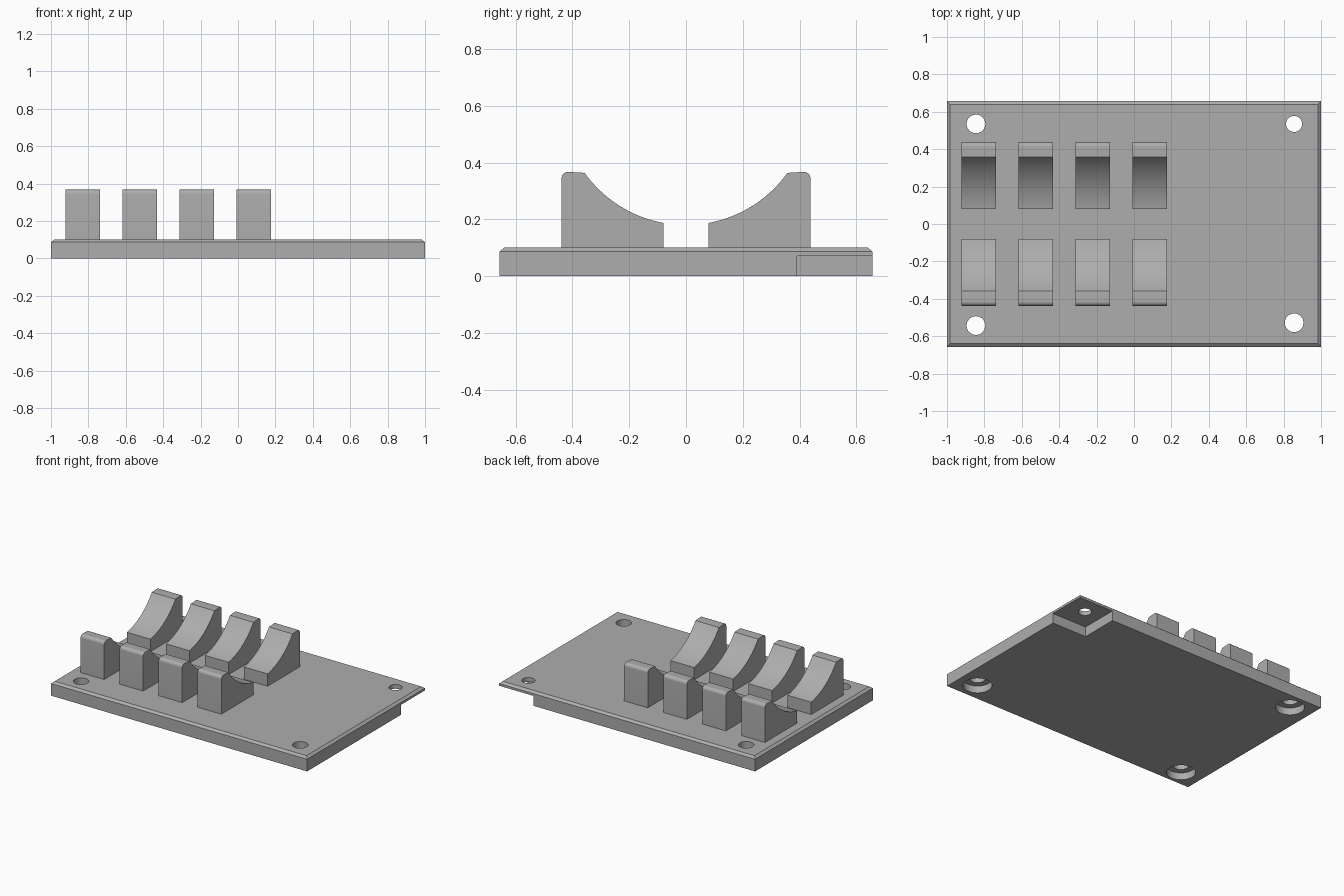
import bpy
import bmesh
import math

if "Cube" in bpy.data.objects:
    bpy.data.objects.remove(bpy.data.objects["Cube"], do_unlink=True)

HALF_X, HALF_Y, TOP = 1.0, 0.657, 0.10

grey = bpy.data.materials.new("plain grey")
grey.use_nodes = True
colour = (0.42, 0.42, 0.42, 1)
grey.diffuse_color = colour
grey.node_tree.nodes["Principled BSDF"].inputs["Base Color"].default_value = colour


def finish(bm, name):
    bmesh.ops.recalc_face_normals(bm, faces=bm.faces[:])
    mesh = bpy.data.meshes.new(name)
    bm.to_mesh(mesh)
    bm.free()
    mesh.materials.append(grey)
    obj = bpy.data.objects.new(name, mesh)
    bpy.context.collection.objects.link(obj)
    return obj


def select(obj):
    bpy.ops.object.select_all(action='DESELECT')
    obj.select_set(True)
    bpy.context.view_layer.objects.active = obj


def smooth(obj):
    select(obj)
    bpy.ops.object.shade_smooth_by_angle(angle=math.radians(30))


def loft(loops, name):
    """Solid skinned through equal-length loops of points, capped at both ends."""
    bm = bmesh.new()
    rings = [[bm.verts.new(p) for p in loop] for loop in loops]
    for a, b in zip(rings, rings[1:]):
        for i in range(len(a)):
            j = (i + 1) % len(a)
            bm.faces.new((a[i], a[j], b[j], b[i]))
    bm.faces.new(rings[0])
    bm.faces.new(rings[-1])
    return finish(bm, name)


def rectangle(x0, x1, y0, y1, z):
    return [(x0, y0, z), (x1, y0, z), (x1, y1, z), (x0, y1, z)]


def circle(x, y, r, z, n=48):
    angles = [math.tau * i / n for i in range(n)]
    return [(x + r * math.cos(a), y + r * math.sin(a), z) for a in angles]


def cut(obj, cutter):
    mod = obj.modifiers.new("cut", 'BOOLEAN')
    mod.operation = 'DIFFERENCE'
    mod.solver = 'EXACT'
    mod.object = cutter
    cutter.hide_render = True
    select(obj)
    bpy.ops.object.modifier_apply(modifier=mod.name)
    bpy.data.objects.remove(cutter, do_unlink=True)


# Base plate with a chamfered top rim
base = loft([rectangle(-HALF_X + d, HALF_X - d, -HALF_Y + d, HALF_Y - d, z)
             for d, z in ((0, 0), (0, 0.086), (0.017, TOP))], "base_plate")

# Relief under the back left corner
cut(base, loft([rectangle(0.73, 1.2, 0.39, 0.9, z) for z in (-0.1, 0.07)], "corner_cutter"))

# Screw holes, three of them counterbored from below
for x, y, r, bored in ((-0.845, 0.535, 0.05, True), (-0.845, -0.543, 0.05, True),
                       (0.856, -0.528, 0.05, True), (0.856, 0.535, 0.043, False)):
    cut(base, loft([circle(x, y, r, z) for z in (-0.1, 0.2)], "hole_cutter"))
    if bored:
        cut(base, loft([circle(x, y, 0.093, z) for z in (-0.1, 0.05)], "bore_cutter"))
smooth(base)

# Cradle side profile: rounded outer shoulder, flat top, concave inner arc
INNER, LIP, OUTER, HEIGHT, ROUND = 0.079, 0.357, 0.438, 0.367, 0.023
ARC_Z, ARC_R = 0.619, 0.439
profile = [(INNER, TOP), (OUTER, TOP)]
for i in range(9):
    a = math.pi / 2 * i / 8
    profile.append((OUTER - ROUND + ROUND * math.cos(a), HEIGHT - ROUND + ROUND * math.sin(a)))
start, end = math.asin(LIP / ARC_R), math.asin(INNER / ARC_R)
for i in range(21):
    a = start + (end - start) * i / 20
    profile.append((ARC_R * math.sin(a), ARC_Z - ARC_R * math.cos(a)))

# Four pairs of facing cradles
for n in range(4):
    x = -0.923 + 0.305 * n
    for side, label in ((-1, "front"), (1, "back")):
        cradle = loft([[(px, side * y, z) for y, z in profile] for px in (x, x + 0.184)],
                      f"{label}_cradle_{n + 1}")
        smooth(cradle)
